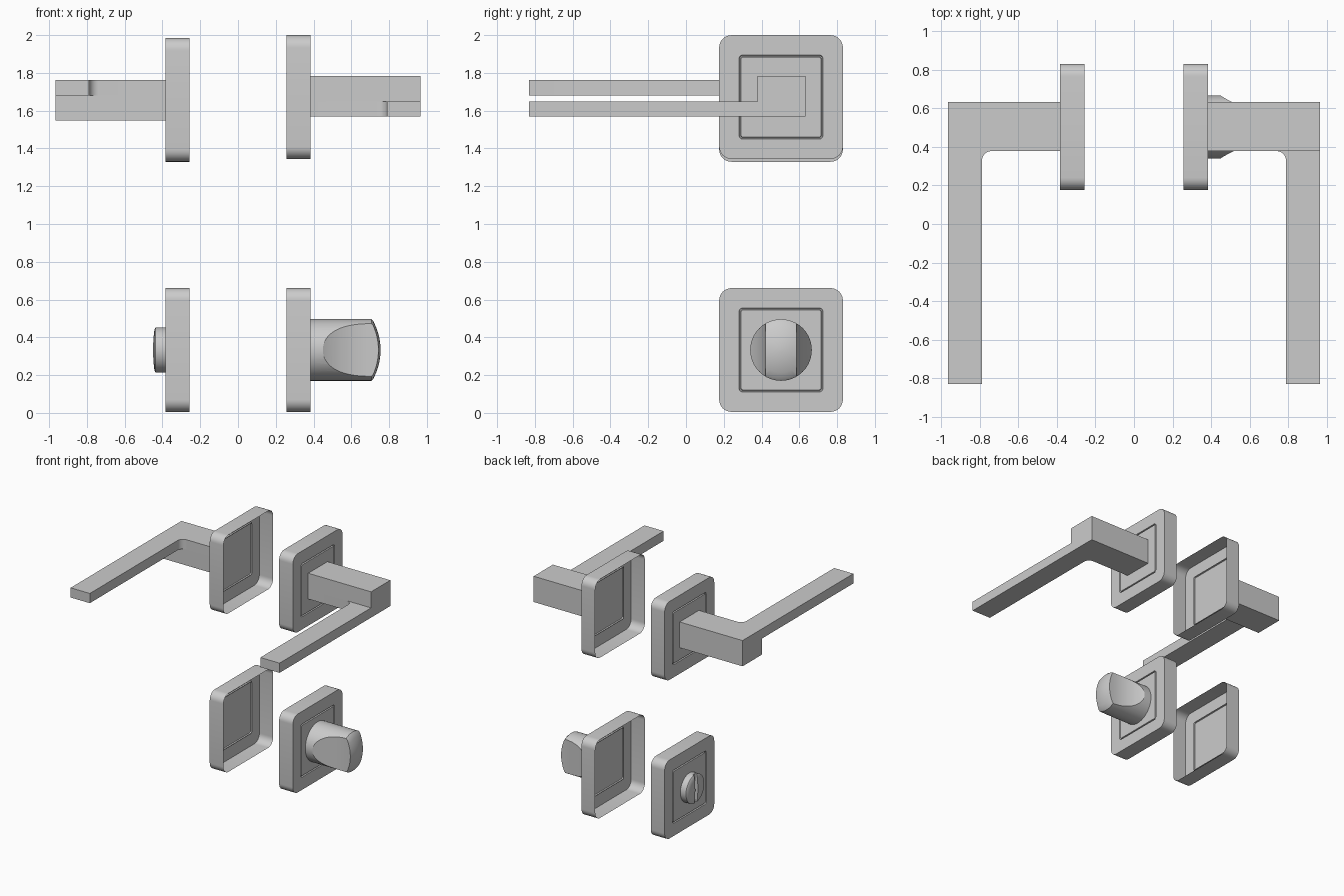
import bpy, bmesh
from math import sin, cos, pi, radians
from mathutils import Matrix, Vector

if "Cube" in bpy.data.objects:
    bpy.data.objects.remove(bpy.data.objects["Cube"])

CY = 0.503      # common y of plates and knobs
LOW_Z = 0.333   # centre height of the lower set


def finish(bm, name, angle=35, recalc=True):
    if recalc:
        bmesh.ops.recalc_face_normals(bm, faces=bm.faces[:])
    me = bpy.data.meshes.new(name)
    bm.to_mesh(me)
    bm.free()
    ob = bpy.data.objects.new(name, me)
    bpy.context.collection.objects.link(ob)
    bpy.ops.object.select_all(action='DESELECT')
    ob.select_set(True)
    bpy.context.view_layer.objects.active = ob
    bpy.ops.object.shade_smooth_by_angle(angle=radians(angle))
    return ob


def bridge(bm, a, b):
    n = len(a)
    for i in range(n):
        j = (i + 1) % n
        bm.faces.new((a[i], a[j], b[j], b[i]))


def rounded_square(bm, x, cz, half, r, seg=8):
    ring = []
    for k, (sy, sz) in enumerate(((1, 1), (-1, 1), (-1, -1), (1, -1))):
        for i in range(seg + 1):
            a = pi / 2 * (k + i / seg)
            ring.append(bm.verts.new((x, CY + sy * (half - r) + r * cos(a),
                                      cz + sz * (half - r) + r * sin(a))))
    return ring


# Cover plate: open-backed shell with a thin square groove in its face
def plate(name, side, cz):
    bm = bmesh.new()
    specs = [(0.257, 0.3275, 0.065), (0.384, 0.3275, 0.065),
             (0.384, 0.222, 0.018), (0.374, 0.219, 0.015),
             (0.374, 0.214, 0.012), (0.384, 0.211, 0.009)]
    rings = [rounded_square(bm, side * x, cz, h, r) for x, h, r in specs]
    for a, b in zip(rings, rings[1:]):
        bridge(bm, a, b)
    face = bm.faces.new(rings[-1])
    face.normal_update()
    bmesh.ops.recalc_face_normals(bm, faces=bm.faces[:])
    if face.normal.x * side < 0:
        bmesh.ops.reverse_faces(bm, faces=bm.faces[:])
    return finish(bm, name, recalc=False)


# Lever: tall square neck with a thin flat arm, inner corner filleted
def lever(name, flip):
    bm = bmesh.new()
    z0, z1, z2, r = 1.568, 1.649, 1.783, 0.05
    V = lambda x, y: bm.verts.new((x, y, z0))
    start, end = V(0.788 - r, 0.378), V(0.965, 0.378)
    arc = [V(0.788 - r + r * sin(a), 0.378 - r + r * cos(a))
           for a in [pi / 2 * i / 8 for i in range(1, 9)]]
    neck = bm.faces.new([V(0.384, 0.378), start, end, V(0.965, 0.632), V(0.384, 0.632)])
    arm = bm.faces.new([start] + arc + [V(0.788, -0.83), V(0.965, -0.83), end])

    def raise_faces(faces, dz):
        res = bmesh.ops.extrude_face_region(bm, geom=faces)['geom']
        verts = [g for g in res if isinstance(g, bmesh.types.BMVert)]
        bmesh.ops.translate(bm, verts=verts, vec=(0, 0, dz))
        return [g for g in res if isinstance(g, bmesh.types.BMFace)]

    tops = raise_faces([neck, arm], z1 - z0)
    neck_top = max(tops, key=lambda f: f.calc_center_median().y)
    raise_faces([neck_top], z2 - z1)
    if flip:
        bmesh.ops.rotate(bm, verts=bm.verts[:], cent=(0, 0, 1.665),
                         matrix=Matrix.Rotation(pi, 3, 'Y'))
    return finish(bm, name)


# Turned part around the x direction, from (x, radius) points
def turned(name, points, seg=64):
    bm = bmesh.new()
    rings = [[bm.verts.new((x, CY + r * cos(2 * pi * i / seg), LOW_Z + r * sin(2 * pi * i / seg)))
              for i in range(seg)] for x, r in points]
    for a, b in zip(rings, rings[1:]):
        bridge(bm, a, b)
    bm.faces.new(rings[0])
    bm.faces.new(rings[-1])
    return finish(bm, name)


# Subtract an upright prism with the given x, y outline
def cut(ob, outline, angle):
    bm = bmesh.new()
    lo = [bm.verts.new((x, y, LOW_Z - 0.4)) for x, y in outline]
    hi = [bm.verts.new((x, y, LOW_Z + 0.4)) for x, y in outline]
    bridge(bm, lo, hi)
    bm.faces.new(lo)
    bm.faces.new(hi)
    cutter = finish(bm, "cutter")
    cutter.hide_render = True
    mod = ob.modifiers.new("cut", 'BOOLEAN')
    mod.operation, mod.solver, mod.object = 'DIFFERENCE', 'EXACT', cutter
    bpy.ops.object.select_all(action='DESELECT')
    ob.select_set(True)
    bpy.context.view_layer.objects.active = ob
    bpy.ops.object.modifier_apply(modifier=mod.name)
    bpy.data.objects.remove(cutter)
    bpy.ops.object.shade_smooth_by_angle(angle=radians(angle))


# Plates and levers
plate("upper_plate_right", 1, 1.672)
plate("upper_plate_left", -1, 1.657)
plate("lower_plate_right", 1, LOW_Z)
plate("lower_plate_left", -1, LOW_Z)
lever("lever_right", False)
lever("lever_left", True)

# Turn knob: domed cylinder with a concave scoop on each side
dome = [(0.755 - 0.038 * (r / 0.152) ** 2, r) for r in (0.152, 0.12, 0.09, 0.06, 0.03, 0.005)]
knob = turned("turn_knob", [(0.384, 0.163), (0.706, 0.163)] + dome)
scoop = []
for i in range(17):
    t = i / 16
    x = 0.40 + 0.32 * t
    scoop.append((x, 0.083 + 0.115 * (1 - t) ** 2.2))
scoop += [(0.9, 0.083), (0.9, 0.3), (0.40, 0.3)]
for s in (1, -1):
    cut(knob, [(x, CY + s * y) for x, y in scoop], 30)

# Slotted release button on the opposite side
button = turned("release_button", [(-0.384, 0.12), (-0.436, 0.12), (-0.442, 0.112),
                                   (-0.446, 0.08), (-0.449, 0.04), (-0.450, 0.005)])
cut(button, [(-0.5, CY - 0.017), (-0.425, CY - 0.017), (-0.425, CY + 0.017), (-0.5, CY + 0.017)], 35)
